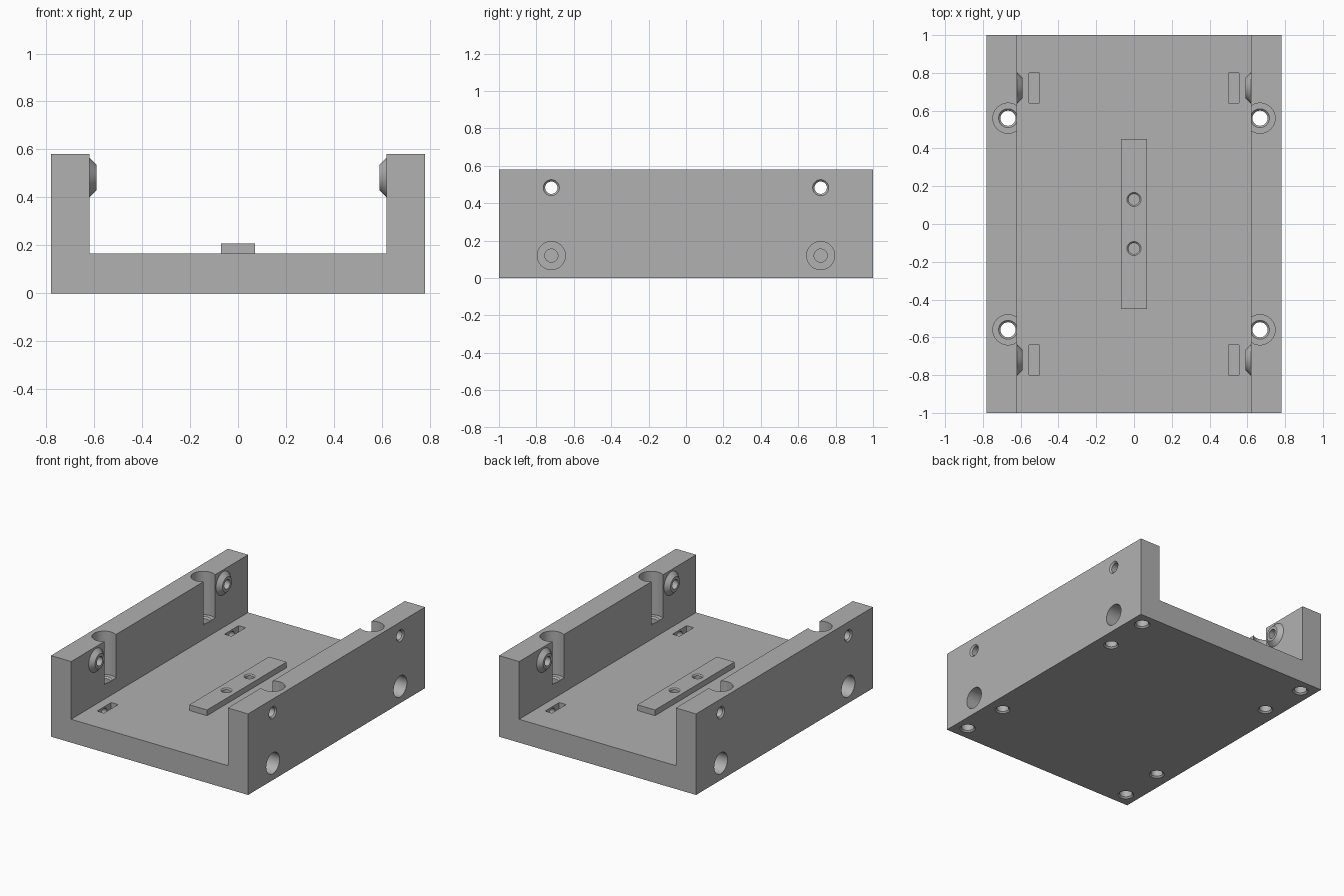
import bpy, bmesh
from math import sin, cos, pi, radians
from mathutils import Matrix

cube = bpy.data.objects.get("Cube")
if cube:
    bpy.data.objects.remove(cube, do_unlink=True)

grey = bpy.data.materials.new("plain grey")
grey.use_nodes = True
grey.diffuse_color = (0.44, 0.44, 0.44, 1)
grey.node_tree.nodes["Principled BSDF"].inputs["Base Color"].default_value = grey.diffuse_color

LENGTH, HEIGHT = 2.0, 0.58
OUTER, INNER, FLOOR = 0.78, 0.62, 0.167
SIDES = 48


def finish(name, bm):
    bmesh.ops.recalc_face_normals(bm, faces=bm.faces)
    mesh = bpy.data.meshes.new(name)
    bm.to_mesh(mesh)
    bm.free()
    mesh.materials.append(grey)
    ob = bpy.data.objects.new(name, mesh)
    bpy.context.collection.objects.link(ob)
    return ob


def extrude(name, outline, y0, y1):
    """Extrude an xz outline along y."""
    bm = bmesh.new()
    face = bm.faces.new([bm.verts.new((x, y0, z)) for x, z in outline])
    new = bmesh.ops.extrude_face_region(bm, geom=[face])["geom"]
    bmesh.ops.translate(bm, vec=(0, y1 - y0, 0),
                        verts=[v for v in new if isinstance(v, bmesh.types.BMVert)])
    return finish(name, bm)


def box(name, x0, x1, y0, y1, z0, z1):
    return extrude(name, [(x0, z0), (x1, z0), (x1, z1), (x0, z1)], y0, y1)


def turn(name, profile, place):
    """Solid of revolution from (radius, height) pairs, capped at both ends."""
    bm = bmesh.new()
    rings = [[bm.verts.new((r * cos(2 * pi * i / SIDES), r * sin(2 * pi * i / SIDES), h))
              for i in range(SIDES)] for r, h in profile]
    for a, b in zip(rings, rings[1:]):
        for i in range(SIDES):
            j = (i + 1) % SIDES
            bm.faces.new((a[i], a[j], b[j], b[i]))
    bm.faces.new(rings[0])
    bm.faces.new(rings[-1])
    bm.transform(place)
    return finish(name, bm)


def cut(target, cutters):
    bpy.context.view_layer.objects.active = target
    for cutter in cutters:
        mod = target.modifiers.new("cut", "BOOLEAN")
        mod.operation = "DIFFERENCE"
        mod.solver = "EXACT"
        mod.object = cutter
        bpy.ops.object.modifier_apply(modifier=mod.name)


# U-shaped tray body
body = extrude("tray_body", [(-OUTER, 0), (OUTER, 0), (OUTER, HEIGHT), (INNER, HEIGHT),
                             (INNER, FLOOR), (-INNER, FLOOR), (-INNER, HEIGHT),
                             (-OUTER, HEIGHT)], -LENGTH / 2, LENGTH / 2)
# Raised bar in the middle of the floor
bar = box("centre_bar", -0.07, 0.07, -0.45, 0.45, FLOOR, 0.208)
parts = [body, bar]
cutters = []

for sx, side in ((1, "left"), (-1, "right")):
    outward = Matrix.Rotation(sx * pi / 2, 4, "Y")
    for sy, end in ((1, "back"), (-1, "front")):
        tag = f"{side}_{end}"
        # Vertical screw hole with wide counterbore open to the channel
        upright = turn("upright_cutter",
                       [(0.06, -0.01), (0.04, 0.01), (0.04, 0.26), (0.05, 0.27),
                        (0.08, 0.27), (0.08, 0.7)],
                       Matrix.Translation((sx * 0.667, sy * 0.56, 0)))
        # Blind corner hole in the underside
        corner = turn("corner_cutter", [(0.062, -0.01), (0.042, 0.01), (0.042, 0.2)],
                      Matrix.Translation((sx * 0.685, sy * 0.9, 0)))
        # Low side bolt hole with counterbore
        low = turn("low_side_cutter", [(0.035, 0.45), (0.035, 0.66), (0.075, 0.66), (0.075, 0.8)],
                   Matrix.Translation((0, sy * 0.72, 0.12)) @ outward)
        # Nut slot in the floor
        xs = sorted((sx * 0.5, sx * 0.555))
        slot = box("slot_cutter", *xs, sy * 0.72 - 0.08, sy * 0.72 + 0.08, 0.04, 0.3)
        # High side hole through the wall and its boss
        high_place = Matrix.Translation((0, sy * 0.72, 0.483)) @ outward
        high = turn("high_side_cutter",
                    [(0.033, 0.5), (0.033, 0.77), (0.053, 0.79)], high_place)
        boss = turn(f"wall_boss_{tag}", [(0.053, 0.59), (0.083, INNER), (0.083, 0.625)],
                    high_place)
        cut(boss, [high])
        cut(body, [upright, corner, low, slot, high])
        parts.append(boss)
        cutters += [upright, corner, low, slot, high]

# Two blind holes down through the bar
for y in (-0.13, 0.13):
    hole = turn("bar_cutter", [(0.029, 0.06), (0.029, 0.2), (0.045, 0.216)],
                Matrix.Translation((0, y, 0)))
    cut(body, [hole])
    cut(bar, [hole])
    cutters.append(hole)

for cutter in cutters:
    bpy.data.objects.remove(cutter, do_unlink=True)

# Smooth round walls, keep edges sharp
bpy.ops.object.select_all(action="DESELECT")
for part in parts:
    part.select_set(True)
bpy.context.view_layer.objects.active = body
bpy.ops.object.shade_smooth_by_angle(angle=radians(25))
